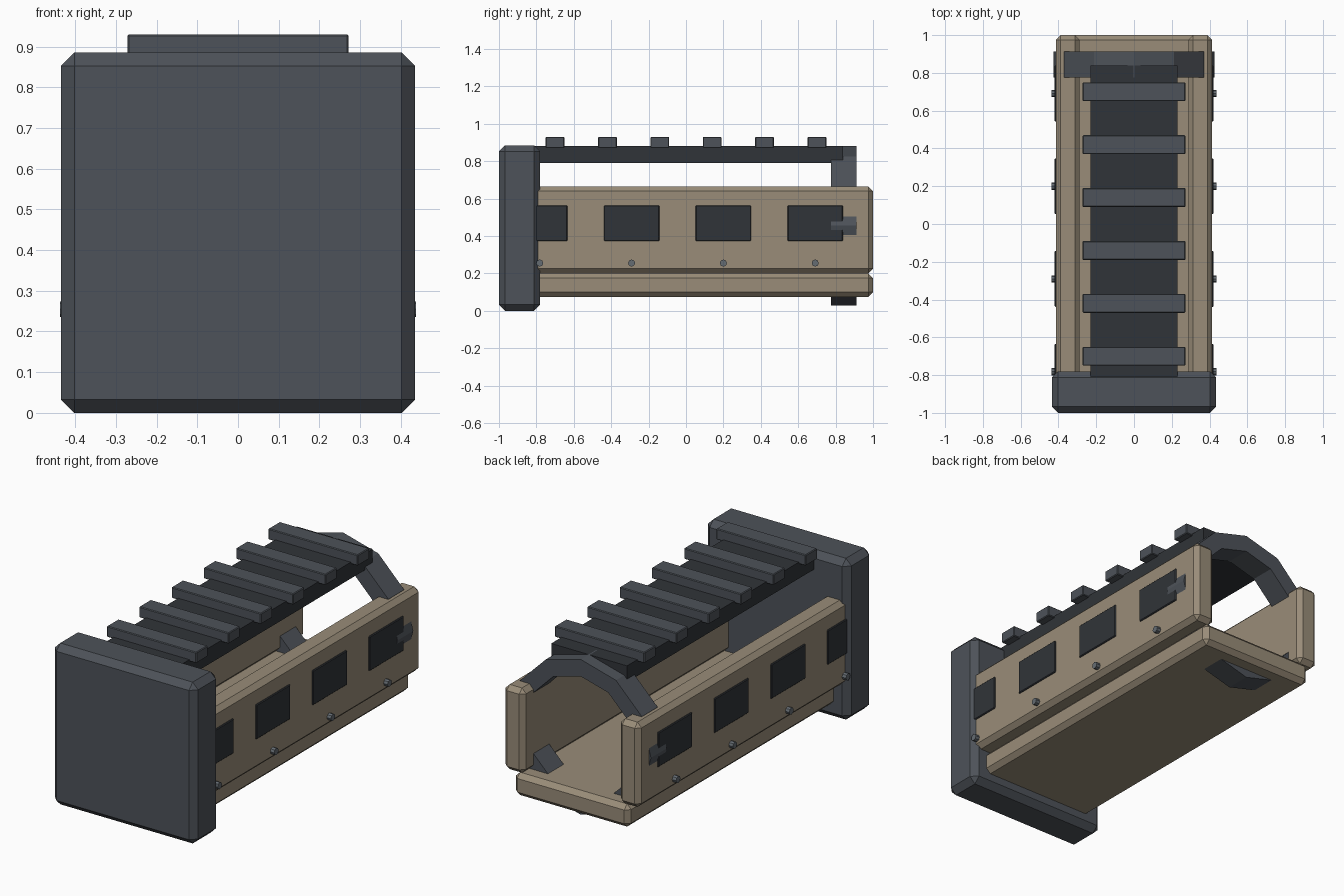
import bpy, math
from mathutils import Matrix

if "Cube" in bpy.data.objects:
    bpy.data.objects.remove(bpy.data.objects["Cube"])


def material(name, rgb):
    m = bpy.data.materials.new(name)
    m.diffuse_color = (*rgb, 1)
    m.use_nodes = True
    m.node_tree.nodes["Principled BSDF"].inputs["Base Color"].default_value = m.diffuse_color
    return m


tan = material("tan_polymer", (0.32, 0.265, 0.19))
grey = material("grey_metal", (0.075, 0.085, 0.1))
dark = material("dark_metal", (0.03, 0.034, 0.04))
steel = material("bolt_steel", (0.13, 0.15, 0.17))


def box(name, x, y, z, mat, chamfer=0.0):
    """Box from (min, max) ranges with an optional flat chamfer."""
    bpy.ops.mesh.primitive_cube_add(size=1)
    ob = bpy.context.object
    ob.name = name
    size = Matrix.Diagonal((x[1] - x[0], y[1] - y[0], z[1] - z[0], 1))
    mid = Matrix.Translation((sum(x) / 2, sum(y) / 2, sum(z) / 2))
    ob.data.transform(mid @ size)
    ob.data.materials.append(mat)
    if chamfer:
        bev = ob.modifiers.new("chamfer", 'BEVEL')
        bev.width = chamfer
        bev.segments = 1
    return ob


# Front collar block and floor panel
box("front_collar", (-0.435, 0.435), (-1, -0.78), (0, 0.885), grey, 0.033)
box("floor_panel", (-0.35, 0.35), (-0.95, 1), (0.075, 0.2), tan, 0.025)

# Side panels with vent plates and bolts
for side, s in (("left", -1), ("right", 1)):
    def span(a, b):
        return tuple(sorted((s * a, s * b)))
    box(f"{side}_panel", span(0.288, 0.413), (-0.95, 1), (0.2, 0.665), tan, 0.025)
    for i in range(4):
        y = -0.782 + i * 0.491
        box(f"{side}_vent_{i + 1}", span(0.38, 0.42), (y - 0.148, y + 0.148),
            (0.373, 0.563), dark, 0.004)
        bpy.ops.mesh.primitive_cylinder_add(
            vertices=8, radius=0.019, depth=0.04,
            location=(s * 0.417, y, 0.255), rotation=(0, math.pi / 2, 0))
        bolt = bpy.context.object
        bolt.name = f"{side}_bolt_{i + 1}"
        bolt.data.materials.append(steel)

# Top rail with cross teeth
box("top_rail", (-0.23, 0.23), (-0.84, 0.84), (0.79, 0.88), dark)
for i in range(6):
    y = -0.7 + i * 0.28
    box(f"rail_tooth_{i + 1}", (-0.272, 0.272), (y - 0.05, y + 0.05),
        (0.87, 0.93), grey, 0.004)

# Twelve-sided clamp ring around the rear end
verts, faces, n = [], [], 12
for i in range(n):
    a = 2 * math.pi * i / n
    for r, y in ((0.426, 0.775), (0.426, 0.912), (0.333, 0.912), (0.333, 0.775)):
        verts.append((r * math.cos(a), y, 0.455 + r * math.sin(a)))
    j = (i + 1) % n
    for k in range(4):
        l = (k + 1) % 4
        faces.append((i * 4 + k, j * 4 + k, j * 4 + l, i * 4 + l)[::-1])
mesh = bpy.data.meshes.new("clamp_ring")
mesh.from_pydata(verts, [], faces)
mesh.materials.append(grey)
ring = bpy.data.objects.new("clamp_ring", mesh)
bpy.context.collection.objects.link(ring)
bpy.ops.object.select_all(action='DESELECT')
ring.select_set(True)
bpy.context.view_layer.objects.active = ring
bpy.ops.object.mode_set(mode='EDIT')
bpy.ops.mesh.select_all(action='SELECT')
bpy.ops.mesh.normals_make_consistent(inside=False)
bpy.ops.object.mode_set(mode='OBJECT')
